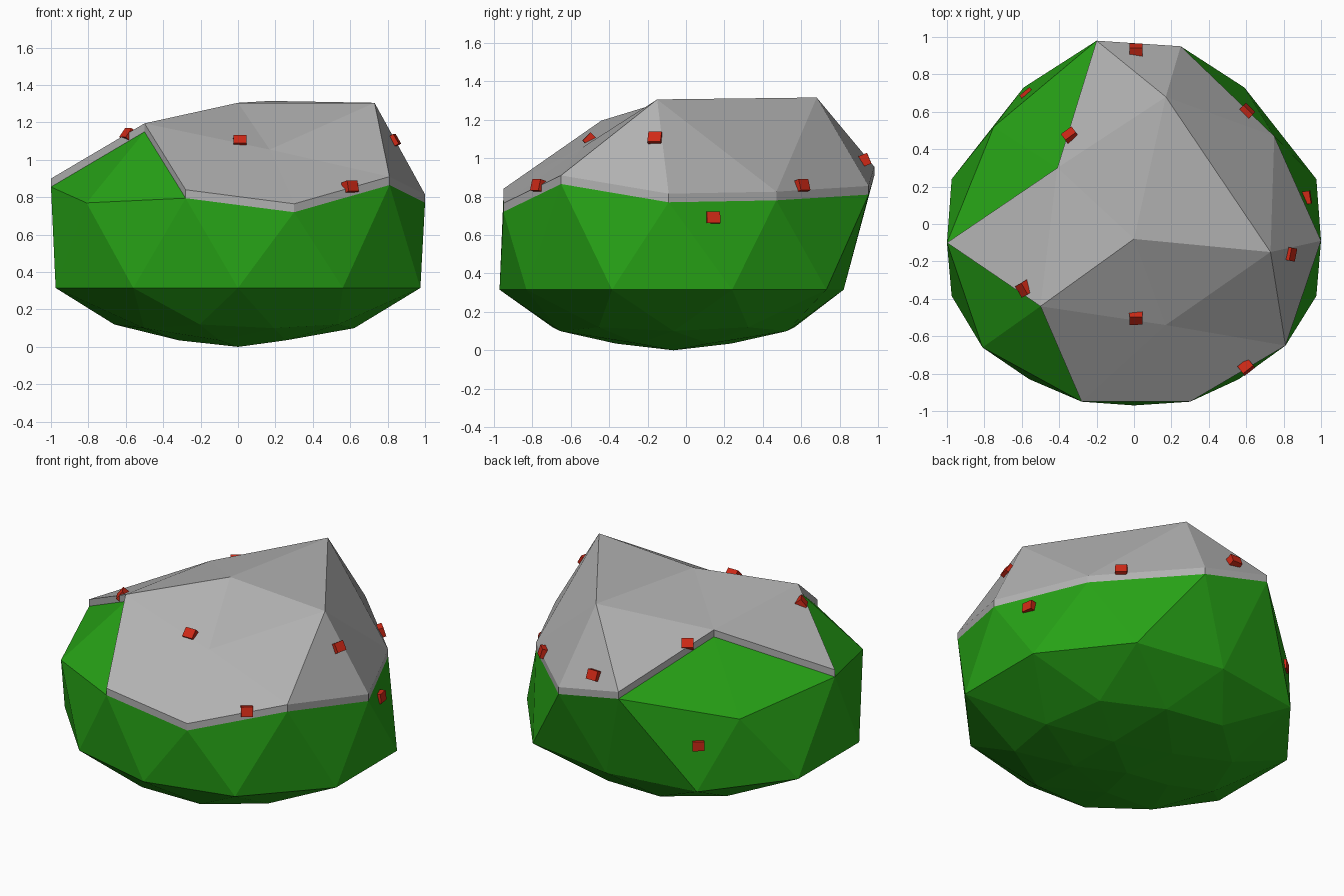
import bpy
import bmesh
import math
from mathutils import Vector

cube = bpy.data.objects.get("Cube")
if cube:
    bpy.data.objects.remove(cube, do_unlink=True)


def material(name, rgb):
    mat = bpy.data.materials.new(name)
    mat.use_nodes = True
    mat.diffuse_color = (*rgb, 1)
    mat.node_tree.nodes["Principled BSDF"].inputs["Base Color"].default_value = (*rgb, 1)
    return mat


def add_object(name, bm, mat):
    bmesh.ops.recalc_face_normals(bm, faces=bm.faces[:])
    mesh = bpy.data.meshes.new(name)
    bm.to_mesh(mesh)
    bm.free()
    mesh.materials.append(mat)
    obj = bpy.data.objects.new(name, mesh)
    bpy.context.collection.objects.link(obj)
    return obj


GREEN = material("leaf green", (0.02, 0.36, 0.008))
GREY = material("pale grey", (0.44, 0.44, 0.44))
RED = material("bright red", (0.62, 0.022, 0.008))

CAP_RISE = 0.045
FLAT_Z = 0.315
SHIFT_Y = -0.065

# Irregular upper corners of the rock, clockwise position from the right side
CROWN = [(0.73, -0.15, 1.26), (0.17, 0.68, 1.27), (-0.41, 0.30, 1.11),
         (-0.50, -0.44, 1.15), (0.17, -0.54, 1.01)]
SHOULDER = [(0.75, 0.47, 0.78), (-0.20, 0.98, 0.91), (-1.0, -0.10, 0.855),
            (-0.28, -0.95, 0.795), (0.81, -0.65, 0.865)]
CORNER = [(1.0, -0.09, 0.77), (0.25, 0.95, 0.81), (-0.75, 0.52, 0.75),
          (-0.81, -0.66, 0.77), (0.30, -0.95, 0.72)]
# Widest ring, right half from front to back
GIRTH = [(0, -0.97), (0.56, -0.83), (0.975, -0.385), (0.975, 0.24),
         (0.59, 0.73), (0, 0.82)]


def angle(v):
    return (math.atan2(v.co.y, v.co.x) + 0.01) % math.tau


# Rock body: a low-poly ball whose rings are reshaped one by one
bm = bmesh.new()
bmesh.ops.create_icosphere(bm, subdivisions=2, radius=1)


def ring(low, high):
    return sorted((v for v in bm.verts if low < v.co.z < high), key=angle)


crown, shoulder, corner = ring(0.7, 0.95), ring(0.48, 0.7), ring(0.3, 0.48)
girth = sorted(ring(-0.1, 0.1), key=lambda v: (angle(v) + math.pi / 2) % math.tau)
top, bottom = ring(0.95, 2), ring(-2, -0.95)
base_rings = [(ring(-0.95, -0.7), 0.6, 0.035),
              (ring(-0.7, -0.48), 0.73, 0.10),
              (ring(-0.48, -0.3), 0.74, 0.12)]

for verts, points in ((crown, CROWN), (shoulder, SHOULDER), (corner, CORNER)):
    for v, p in zip(verts, points):
        v.co = p
for v in girth:
    x, y = min(GIRTH, key=lambda p: math.hypot(p[0] - abs(v.co.x), p[1] - v.co.y))
    v.co = (math.copysign(x, v.co.x), y, FLAT_Z)
for verts, scale, z in base_rings:
    for v in verts:
        v.co = (v.co.x * scale, v.co.y * scale + SHIFT_Y, z)
top[0].co = (0, -0.08, 1.26)
bottom[0].co = (0, SHIFT_Y, 0)

# Cap: the upper faces without the two bare left corners, lifted with a thin rim
covered = set(top + crown + shoulder + [corner[0], corner[1], corner[4]])
cap = bmesh.new()
copies = {v: cap.verts.new(v.co) for v in covered}
for f in bm.faces:
    if all(v in covered for v in f.verts):
        cap.faces.new([copies[v] for v in f.verts])
lifted = bmesh.ops.extrude_face_region(cap, geom=cap.faces[:], use_keep_orig=True)
bmesh.ops.translate(cap, vec=(0, 0, CAP_RISE),
                    verts=[g for g in lifted["geom"] if isinstance(g, bmesh.types.BMVert)])
add_object("rock_body", bm, GREEN)
add_object("rock_cap", cap, GREY)

# Small red chips half sunk into the surface
CHIPS = [(0.01, 0.93, 0.99), (-0.57, 0.69, 0.60), (-0.34, 0.47, 1.11),
         (0.60, 0.60, 0.855), (0.92, 0.14, 0.69), (-0.585, -0.345, 1.13),
         (0.01, -0.50, 1.095), (0.83, -0.16, 1.10), (0.60, -0.765, 0.855)]
chips = bmesh.new()
for place in CHIPS:
    outward = Vector(place) - Vector((0, 0, 0.6))
    made = bmesh.ops.create_cube(chips, size=1)["verts"]
    bmesh.ops.scale(chips, vec=(0.07, 0.06, 0.05), verts=made)
    bmesh.ops.rotate(chips, verts=made, matrix=outward.to_track_quat("Z", "Y").to_matrix())
    bmesh.ops.translate(chips, vec=place, verts=made)
add_object("red_chips", chips, RED)
